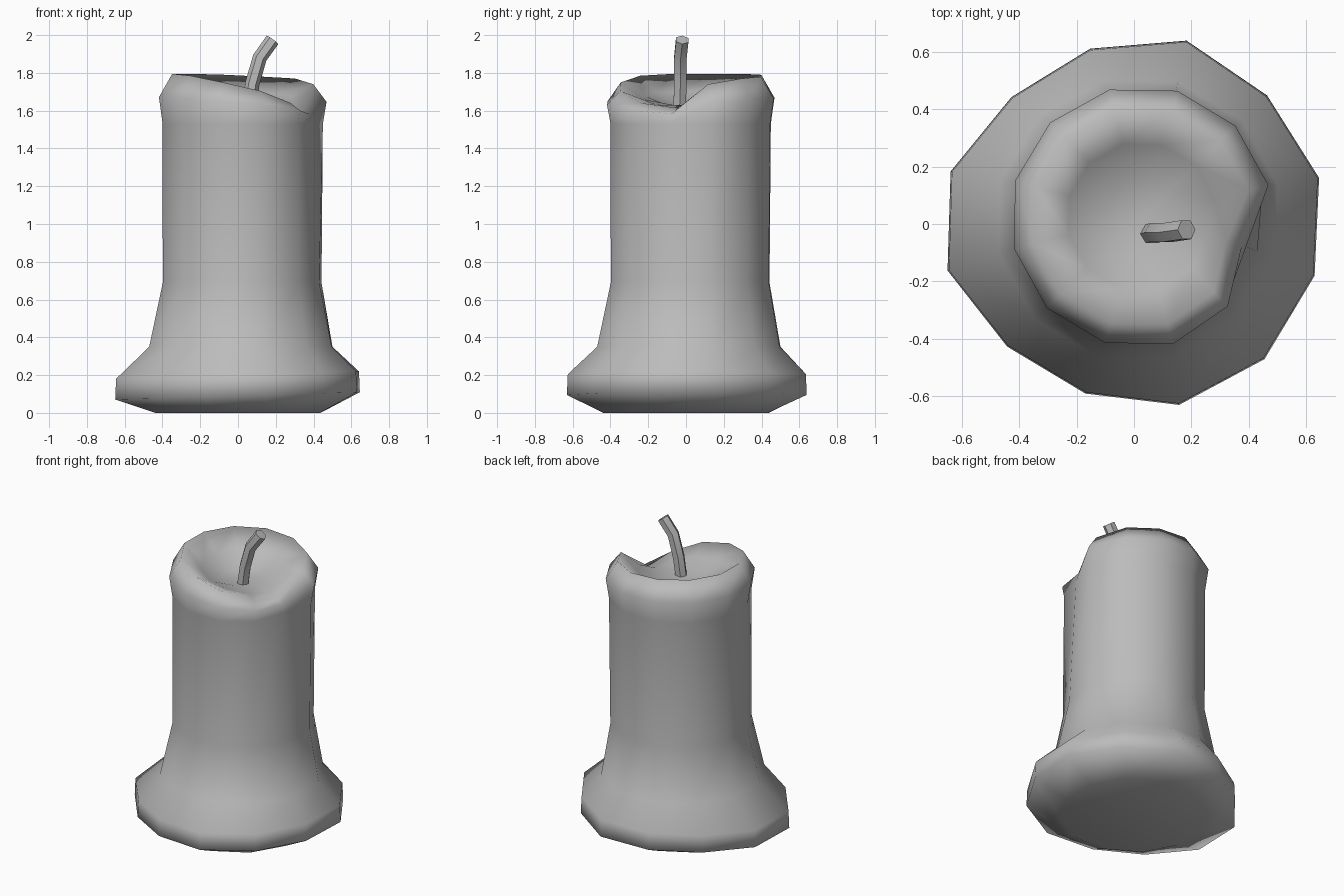
import bpy, bmesh, math
from mathutils import Vector

cube = bpy.data.objects.get("Cube")
if cube:
    bpy.data.objects.remove(cube, do_unlink=True)

SIDES = 12
START = math.radians(14)


def make_material(name, color):
    mat = bpy.data.materials.new(name)
    mat.use_nodes = True
    mat.diffuse_color = color
    mat.node_tree.nodes["Principled BSDF"].inputs["Base Color"].default_value = color
    return mat


def finish(bm, name, mat):
    bmesh.ops.recalc_face_normals(bm, faces=bm.faces)
    mesh = bpy.data.meshes.new(name)
    bm.to_mesh(mesh)
    bm.free()
    mesh.materials.append(mat)
    for poly in mesh.polygons:
        poly.use_smooth = True
    obj = bpy.data.objects.new(name, mesh)
    bpy.context.collection.objects.link(obj)
    return obj


def bridge(bm, rings):
    for low, high in zip(rings, rings[1:]):
        n = len(low)
        for i in range(n):
            j = (i + 1) % n
            bm.faces.new((low[i], low[j], high[j], high[i]))


def cap(bm, ring, center):
    tip = bm.verts.new(center)
    for i in range(len(ring)):
        bm.faces.new((ring[i], ring[(i + 1) % len(ring)], tip))


wax = make_material("grey wax", (0.5, 0.5, 0.5, 1))

# Rings from the base to the pool: height, radius, centre offset, spill dent
rings_spec = [
    (0.015, 0.45, 0.0, 0), (0.09, 0.645, 0.0, 0), (0.2, 0.64, 0.0, 0),
    (0.35, 0.50, 0.015, 0), (0.69, 0.433, 0.022, 0.02), (1.53, 0.437, 0.025, 0.13),
    (1.66, 0.457, 0.025, 0.2), (1.77, 0.385, 0.025, 0.2),
    (1.69, 0.26, 0.025, 0.1), (1.63, 0.13, 0.025, 0),
]
CREST = 7
# Uneven melted rim and drooping foot
rim_drop = [-0.03, 0, 0.01, 0.02, 0.025, 0.025, 0.025, 0.015, -0.02, -0.065, -0.13, -0.17]
foot_swell = [0.02, 0, 0.02, -0.015, -0.03, 0.02, 0.025, -0.03, -0.03, 0.005, 0.01, 0.01]

bm = bmesh.new()
rings = []
for level, (z, r, off, dent) in enumerate(rings_spec):
    ring = []
    for k in range(SIDES):
        a = START + k * math.tau / SIDES
        rad, height = r, z
        if level in (1, 2):
            rad += foot_swell[k]
            height -= 0.02 * math.cos(a - math.pi)
        if k == 11:
            rad *= 1 - dent
        elif k == 10:
            rad *= 1 - dent * 0.25
        if level >= CREST:
            height += rim_drop[k] * (1, 0.45, 0)[level - CREST]
        elif level == CREST - 1:
            height += rim_drop[k] * 0.45
        ring.append(bm.verts.new((off + rad * math.cos(a), off + rad * math.sin(a), height)))
    rings.append(ring)
bridge(bm, rings)
cap(bm, rings[0], (0, 0, 0.035))
cap(bm, rings[-1], (0.03, 0.02, 1.62))
finish(bm, "candle_body", wax)

# Bent wick swept along a short path
path = [Vector(p) for p in ((0.055, -0.035, 1.58), (0.075, -0.03, 1.74),
                            (0.115, -0.03, 1.88), (0.183, -0.02, 1.975))]
bm = bmesh.new()
rings = []
for i, p in enumerate(path):
    tangent = (path[min(i + 1, 3)] - path[max(i - 1, 0)]).normalized()
    side = Vector((0, 1, 0)).cross(tangent).normalized()
    other = tangent.cross(side)
    rings.append([bm.verts.new(p + 0.038 * (side * math.cos(t) + other * math.sin(t)))
                  for t in (n * math.tau / 6 for n in range(6))])
bridge(bm, rings)
for ring in (rings[0], rings[-1]):
    bm.faces.new(ring)
wick = finish(bm, "wick", wax)
bpy.context.view_layer.objects.active = wick
wick.select_set(True)
bpy.ops.object.shade_smooth_by_angle(angle=math.radians(50))

# Seat the candle on the ground
for obj in bpy.context.scene.objects:
    if obj.name == "candle_body":
        low = min(v.co.z for v in obj.data.vertices)
        for v in obj.data.vertices:
            if v.co.z < 0.03:
                v.co.z -= low
